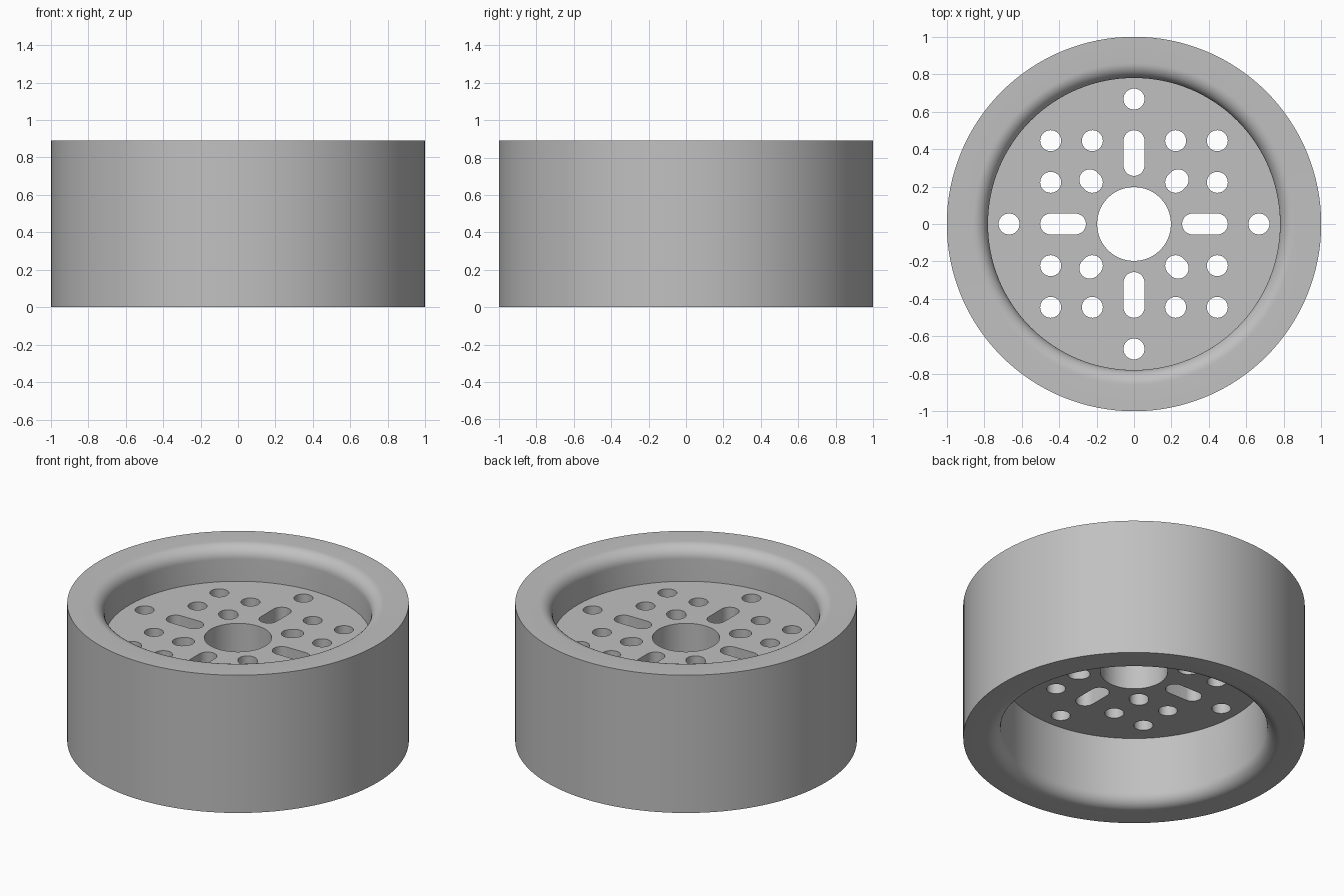
import bpy
import bmesh
from math import cos, sin, pi, radians

cube = bpy.data.objects.get("Cube")
if cube:
    bpy.data.objects.remove(cube)

HEIGHT = 0.89
WEB_LOW, WEB_HIGH = 0.445, 0.667
BORE, FILLET = 0.78, 0.08
PITCH, HOLE = 0.2225, 0.056
SEGMENTS = 128

grey = bpy.data.materials.new("light grey")
grey.use_nodes = True
grey.diffuse_color = (0.53, 0.53, 0.53, 1)
grey.node_tree.nodes["Principled BSDF"].inputs["Base Color"].default_value = grey.diffuse_color


def add_object(name, bm):
    bmesh.ops.recalc_face_normals(bm, faces=bm.faces)
    mesh = bpy.data.meshes.new(name)
    bm.to_mesh(mesh)
    bm.free()
    mesh.materials.append(grey)
    obj = bpy.data.objects.new(name, mesh)
    bpy.context.collection.objects.link(obj)
    return obj


def lathe(name, profile):
    """Revolve a closed (radius, height) profile about z."""
    bm = bmesh.new()
    rings = [[bm.verts.new((r * cos(2 * pi * i / SEGMENTS), r * sin(2 * pi * i / SEGMENTS), z))
              for i in range(SEGMENTS)] for r, z in profile]
    for a, b in zip(rings, rings[1:] + rings[:1]):
        for i in range(SEGMENTS):
            j = (i + 1) % SEGMENTS
            bm.faces.new((a[i], a[j], b[j], b[i]))
    return add_object(name, bm)


def slot_cutter(bm, start, end, radius, steps=32):
    """Add an upright prism with round ends from start to end."""
    dx, dy = end[0] - start[0], end[1] - start[1]
    length = max((dx * dx + dy * dy) ** 0.5, 1e-6)
    ux, uy = dx / length, dy / length
    outline = []
    for (cx, cy), first in ((start, pi / 2), (end, -pi / 2)):
        for i in range(steps // 2 + 1):
            if start == end and i == steps // 2:
                continue
            a = first + 2 * pi * i / steps
            c, s = radius * cos(a), radius * sin(a)
            outline.append((cx + c * ux - s * uy, cy + c * uy + s * ux)
                           if length > 1e-5 else (cx + c, cy + s))
    low = [bm.verts.new((x, y, WEB_LOW - 0.1)) for x, y in outline]
    high = [bm.verts.new((x, y, WEB_HIGH + 0.1)) for x, y in outline]
    bm.faces.new(low[::-1])
    bm.faces.new(high)
    for i in range(len(low)):
        j = (i + 1) % len(low)
        bm.faces.new((low[i], low[j], high[j], high[i]))


# Rim with rounded inner lips at both ends
arc = [radians(90 * i / 10) for i in range(11)]
lip = [(BORE + FILLET * (1 - cos(a)), FILLET * (1 - sin(a))) for a in arc]
rim = lathe("rim", [(1, 0), (1, HEIGHT)]
            + [(r, HEIGHT - z) for r, z in lip[::-1]] + lip)

# Web disc, set slightly into the rim
web = lathe("web_plate", [(0.197, WEB_LOW), (BORE + 0.02, WEB_LOW),
                          (BORE + 0.02, WEB_HIGH), (0.197, WEB_HIGH)])

# Mounting holes and slots
bm = bmesh.new()
for sx, sy in ((1, 0), (0, 1), (-1, 0), (0, -1)):
    slot_cutter(bm, (0.313 * sx, 0.313 * sy), (2 * PITCH * sx, 2 * PITCH * sy), HOLE)
    slot_cutter(bm, (3 * PITCH * sx, 3 * PITCH * sy), (3 * PITCH * sx, 3 * PITCH * sy), HOLE)
for sx in (-1, 1):
    for sy in (-1, 1):
        for nx, ny in ((1, 2), (2, 1), (2, 2)):
            centre = (nx * PITCH * sx, ny * PITCH * sy)
            slot_cutter(bm, centre, centre, HOLE)
        slot_cutter(bm, (PITCH * sx, PITCH * sy), (0.236 * sx, 0.236 * sy), HOLE)
cutter = add_object("hole_cutter", bm)
cut = web.modifiers.new("holes", "BOOLEAN")
cut.operation = "DIFFERENCE"
cut.solver = "EXACT"
cut.object = cutter
bpy.context.view_layer.objects.active = web
bpy.ops.object.select_all(action="DESELECT")
web.select_set(True)
bpy.ops.object.modifier_apply(modifier=cut.name)
bpy.data.objects.remove(cutter)

# Smooth round surfaces, keep edges crisp
for obj in (rim, web):
    obj.select_set(True)
bpy.ops.object.shade_smooth_by_angle(angle=radians(30))
